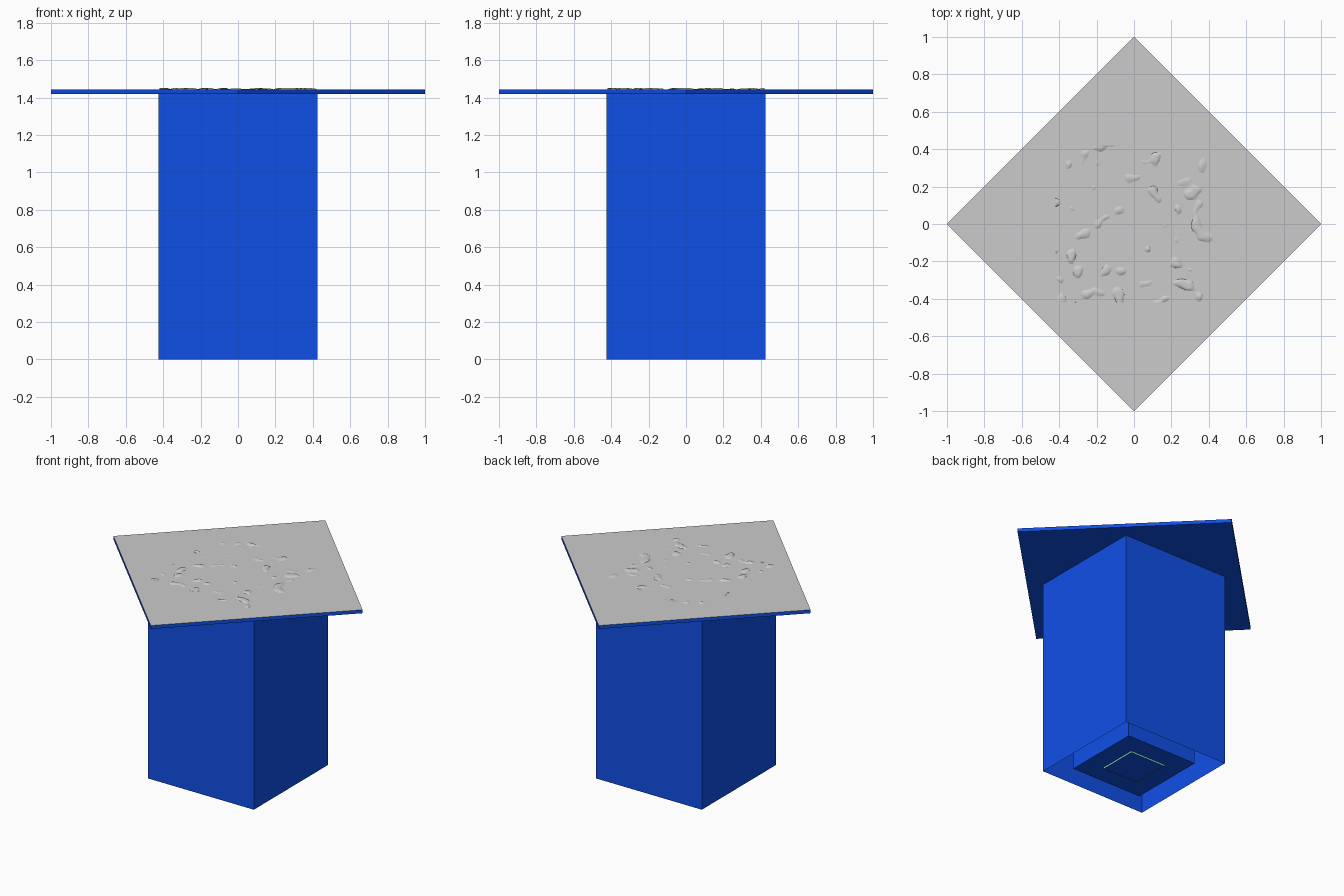
import bpy, bmesh, math
from mathutils import Vector, noise

if "Cube" in bpy.data.objects:
    bpy.data.objects.remove(bpy.data.objects["Cube"])

TOP, UNDER = 1.443, 1.418      # table top slab heights
R2 = math.sqrt(2)


def material(name, rgb):
    m = bpy.data.materials.new(name)
    m.diffuse_color = (*rgb, 1)
    m.use_nodes = True
    m.node_tree.nodes["Principled BSDF"].inputs["Base Color"].default_value = m.diffuse_color
    return m


blue = material("blue", (0.005, 0.08, 0.8))
mint = material("mint", (0.25, 0.85, 0.6))


def finish(bm, name, mat=None):
    me = bpy.data.meshes.new(name)
    bm.to_mesh(me)
    bm.free()
    ob = bpy.data.objects.new(name, me)
    bpy.context.collection.objects.link(ob)
    if mat:
        me.materials.append(mat)
    return ob


def prism(name, radius, z0, z1, mat=None, turn=math.pi / 4, bottom=True, top=False):
    """Square thin-walled prism; radius is the centre-to-corner distance."""
    bm = bmesh.new()
    ang = [turn + i * math.pi / 2 for i in range(4)]
    lo, hi = [[bm.verts.new((radius * math.cos(a), radius * math.sin(a), z))
               for a in ang] for z in (z0, z1)]
    for i in range(4):
        j = (i + 1) % 4
        bm.faces.new((lo[i], lo[j], hi[j], hi[i]))
    if bottom:
        bm.faces.new(lo[::-1])
    if top:
        bm.faces.new(hi)
    return finish(bm, name, mat)


# pedestal: nested square columns, the outer one open underneath
prism("outer_column", 0.424 * R2, 0, UNDER, blue, bottom=False)
prism("inner_column", 0.283 * R2, 0.01, UNDER, blue)

# small raised square under the inner column with a mint border
prism("base_pad_border", 0.1414 * R2, 0, 0.01, mint, bottom=False)
prism("base_pad", 0.139 * R2, 0, 0.01, blue)

# slab turned 45 degrees: blue sides and underside
prism("slab", 1.0, UNDER, TOP, blue, turn=0)

# grey top sheet
bm = bmesh.new()
bm.faces.new([bm.verts.new((x, y, TOP)) for x, y in ((1, 0), (0, 1), (-1, 0), (0, -1))])
finish(bm, "top_sheet")

# shallow scattered lumps: a noisy sheet that pokes through the top
bm = bmesh.new()
bmesh.ops.create_grid(bm, x_segments=110, y_segments=110, size=0.42)
for v in bm.verts:
    n = noise.noise(Vector((v.co.x * 16 + 3.3, v.co.y * 16 + 7.1, 0.5)))
    ring = 0.12 * min(1, v.co.xy.length / 0.3) - 0.42
    v.co.z = TOP + max(-0.008, min(0.007, (n + ring) * 0.03))
buried = [f for f in bm.faces if all(v.co.z < TOP for v in f.verts)]
bmesh.ops.delete(bm, geom=buried, context='FACES')
for f in bm.faces:
    f.smooth = True
finish(bm, "surface_lumps")
